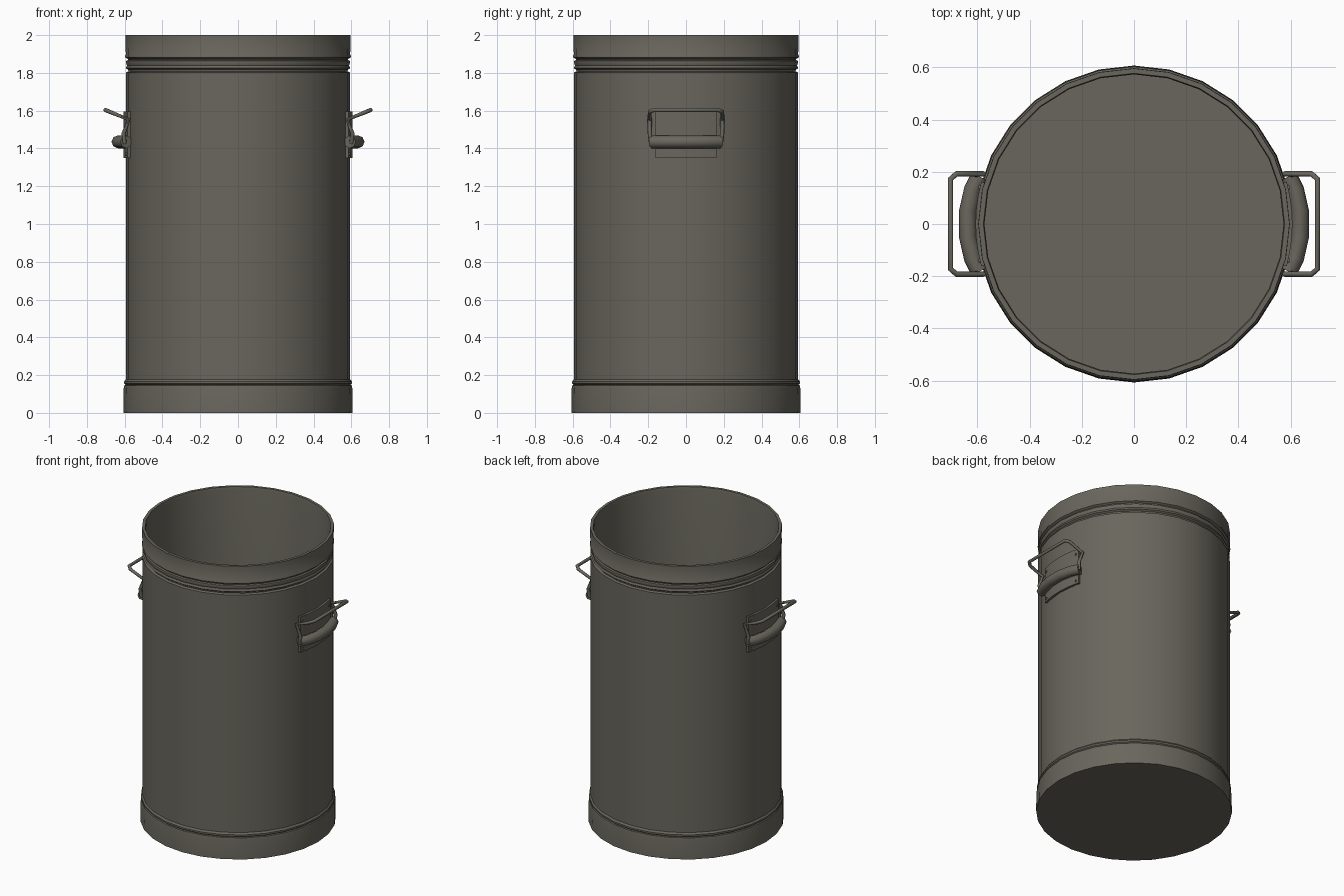
import bpy, bmesh, math

if "Cube" in bpy.data.objects:
    bpy.data.objects.remove(bpy.data.objects["Cube"])

SIDES = 28
metal = bpy.data.materials.new("dull_grey_metal")
metal.diffuse_color = (0.14, 0.133, 0.108, 1)
metal.use_nodes = True
metal.node_tree.nodes["Principled BSDF"].inputs["Base Color"].default_value = metal.diffuse_color


def finish(ob, angle=35):
    ob.data.materials.append(metal)
    bpy.ops.object.select_all(action='DESELECT')
    ob.select_set(True)
    bpy.context.view_layer.objects.active = ob
    if ob.type == 'CURVE':
        bpy.ops.object.convert(target='MESH')
    bpy.ops.object.shade_smooth_by_angle(angle=math.radians(angle))


def add_mesh(name, bm):
    bmesh.ops.recalc_face_normals(bm, faces=bm.faces[:])
    me = bpy.data.meshes.new(name)
    bm.to_mesh(me)
    bm.free()
    ob = bpy.data.objects.new(name, me)
    bpy.context.collection.objects.link(ob)
    finish(ob)
    return ob


def lathe(name, profile):
    bm = bmesh.new()
    vs = [bm.verts.new((r, 0, z)) for r, z in profile]
    es = [bm.edges.new(p) for p in zip(vs, vs[1:])]
    bmesh.ops.spin(bm, geom=vs + es, cent=(0, 0, 0), axis=(0, 0, 1),
                   angle=math.tau, steps=SIDES, use_duplicate=False)
    bmesh.ops.remove_doubles(bm, verts=bm.verts[:], dist=1e-4)
    return add_mesh(name, bm)


def tube(name, pts, radius, closed=False, res=2):
    cu = bpy.data.curves.new(name, 'CURVE')
    cu.dimensions = '3D'
    cu.bevel_depth = radius
    cu.bevel_resolution = res
    cu.use_fill_caps = True
    sp = cu.splines.new('POLY')
    sp.points.add(len(pts) - 1)
    for p, c in zip(sp.points, pts):
        p.co = (*c, 1)
    sp.use_cyclic_u = closed
    ob = bpy.data.objects.new(name, cu)
    bpy.context.collection.objects.link(ob)
    finish(ob, 50)


# open barrel: base band, bead, wall, grooved collar, rim, inside wall, floor
lathe("barrel", [
    (0, 0), (0.607, 0), (0.605, 0.13), (0.602, 0.145), (0.594, 0.148),
    (0.603, 0.155), (0.603, 0.166), (0.594, 0.178),
    (0.594, 1.802), (0.580, 1.808), (0.582, 1.817), (0.594, 1.825),
    (0.588, 1.84), (0.594, 1.855), (0.592, 1.864), (0.582, 1.868),
    (0.584, 1.874), (0.597, 1.882), (0.597, 1.892), (0.594, 1.897),
    (0.596, 2.0), (0.577, 2.0), (0.573, 1.98), (0.573, 0.03), (0, 0.03)])

for s, side in ((1, "right"), (-1, "left")):
    # curved mounting plate hugging the wall
    bm = bmesh.new()
    half = math.asin(0.16 / 0.6)
    prof = [(0.585, 1.35), (0.607, 1.35), (0.607, 1.595), (0.585, 1.595)]
    rings = []
    for i in range(7):
        a = -half + 2 * half * i / 6
        rings.append([bm.verts.new((s * r * math.cos(a), r * math.sin(a), z))
                      for r, z in prof])
    for a, b in zip(rings, rings[1:]):
        for j in range(4):
            k = (j + 1) % 4
            bm.faces.new((a[j], a[k], b[k], b[j]))
    bm.faces.new(rings[0])
    bm.faces.new(rings[-1])
    add_mesh(side + "_handle_plate", bm)

    # rivets on the plate corners
    for y in (-0.14, 0.14):
        for z in (1.37, 1.56):
            x = math.sqrt(0.607 ** 2 - y * y)
            tube(side + "_rivet", [(s * (x - 0.01), y, z), (s * (x + 0.005), y, z)], 0.008)

    # bowed clasp roll
    tube(side + "_handle_roll", [
        (s * 0.592, -0.182, 1.435), (s * 0.618, -0.13, 1.435),
        (s * 0.636, -0.05, 1.435), (s * 0.636, 0.05, 1.435),
        (s * 0.618, 0.13, 1.435), (s * 0.592, 0.182, 1.435)], 0.034)

    # bent wire bail
    half_path = [(0.60, 0.185, 1.425), (0.606, 0.192, 1.48), (0.578, 0.192, 1.553),
                 (0.68, 0.192, 1.594), (0.703, 0.172, 1.604)]
    path = [(s * x, -y, z) for x, y, z in half_path]
    path += [(s * x, y, z) for x, y, z in reversed(half_path)]
    tube(side + "_wire_handle", path, 0.011)
